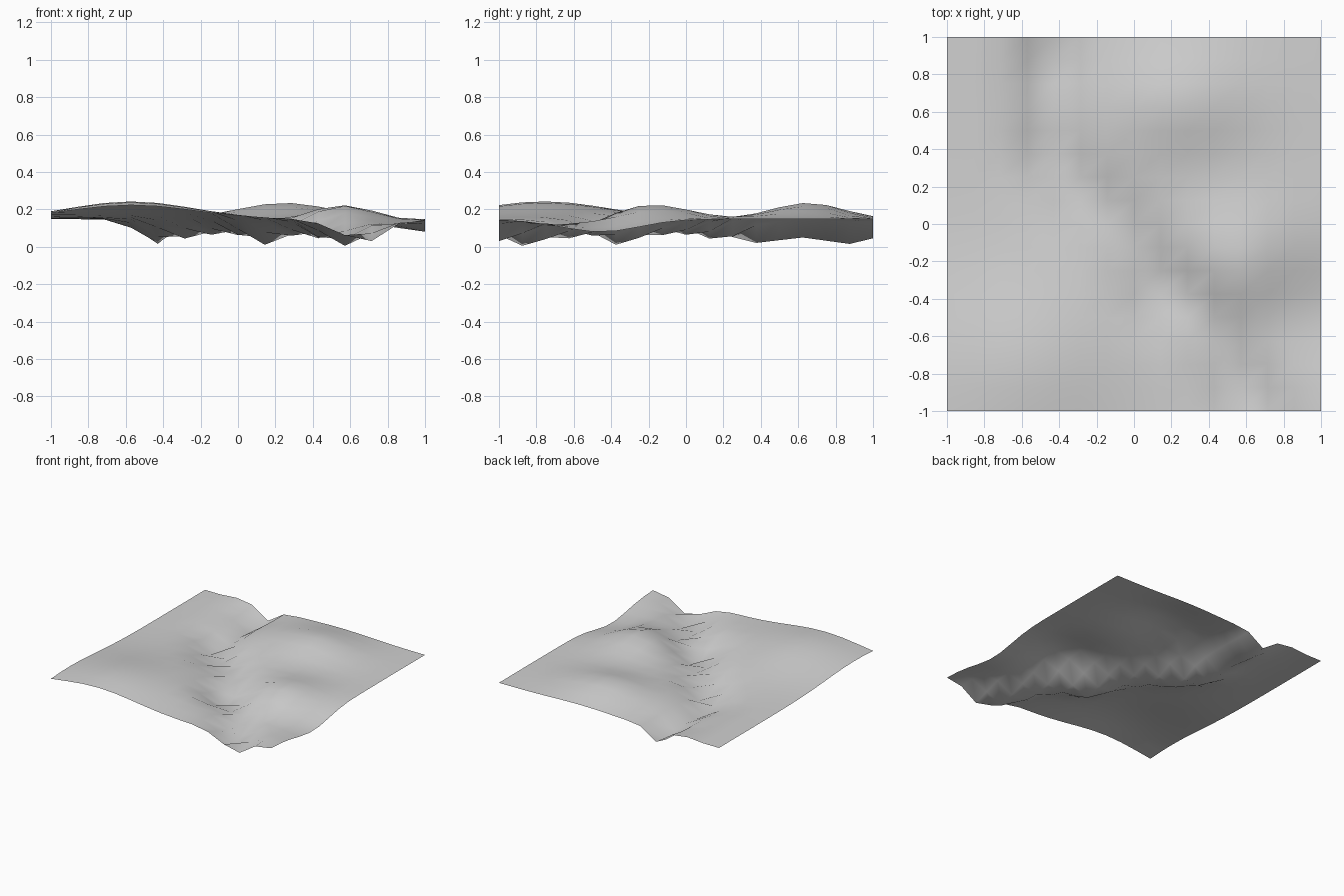
import bpy, bmesh, math
from mathutils import Vector

cube = bpy.data.objects.get("Cube")
if cube:
    bpy.data.objects.remove(cube, do_unlink=True)

# Rounded rises and hollows: x, y, height, x radius, y radius
HILLS = [
    (-0.57, -0.76, 0.095, 0.48, 0.5),
    (0.25, 0.65, 0.088, 0.36, 0.27),
    (0.57, -0.2, 0.082, 0.25, 0.3),
    (1.0, -0.45, -0.07, 0.3, 0.3),
    (-0.6, 1.0, 0.05, 0.1, 0.2),
]

# River bed from back to front, with its floor height
RIVER = [Vector(p) for p in [
    (-0.43, 1.0, 0.045), (-0.43, 0.875, 0.015), (-0.43, 0.62, 0.05),
    (-0.43, 0.375, 0.02), (-0.29, 0.15, 0.04), (-0.12, 0.0, 0.065),
    (0.02, -0.18, 0.06), (0.14, -0.375, 0.01), (0.29, -0.5, 0.06),
    (0.43, -0.625, 0.045), (0.57, -0.875, 0.005), (0.71, -1.0, 0.03)]]


def nearest_bed(x, y):
    """Distance to the river, floor height there, and which bank."""
    p = Vector((x, y))
    found = []
    for a, b in zip(RIVER, RIVER[1:]):
        run = (b - a).xy
        offset = p - a.xy
        t = max(0, min(1, offset.dot(run) / run.length_squared))
        q = a.lerp(b, t)
        east = run.x * offset.y - run.y * offset.x > 0
        found.append(((p - q.xy).length, q.z, east))
    return min(found)


def height(x, y):
    z = 0.147
    for cx, cy, h, rx, ry in HILLS:
        z += h * math.exp(-((x - cx) / rx) ** 2 - ((y - cy) / ry) ** 2)
    distance, floor, east = nearest_bed(x, y)
    # The east bank is steep at the back and broad in the middle
    width = 0.1 + 0.09 * math.exp(-((y + 0.35) / 0.5) ** 2) if east else 0.14
    return z + (floor - z) * math.exp(-(distance / width) ** 2)


# Terrain sheet
bm = bmesh.new()
bmesh.ops.create_grid(bm, x_segments=14, y_segments=16, size=1)
for v in bm.verts:
    v.co.z = height(v.co.x, v.co.y)
for f in bm.faces:
    f.smooth = True
mesh = bpy.data.meshes.new("terrain")
bm.to_mesh(mesh)
bm.free()
terrain = bpy.data.objects.new("terrain", mesh)
bpy.context.collection.objects.link(terrain)

# Pale grey ground
mat = bpy.data.materials.new("pale_grey")
mat.use_nodes = True
color = (0.64, 0.64, 0.64, 1)
mat.diffuse_color = color
mat.node_tree.nodes["Principled BSDF"].inputs["Base Color"].default_value = color
mesh.materials.append(mat)
